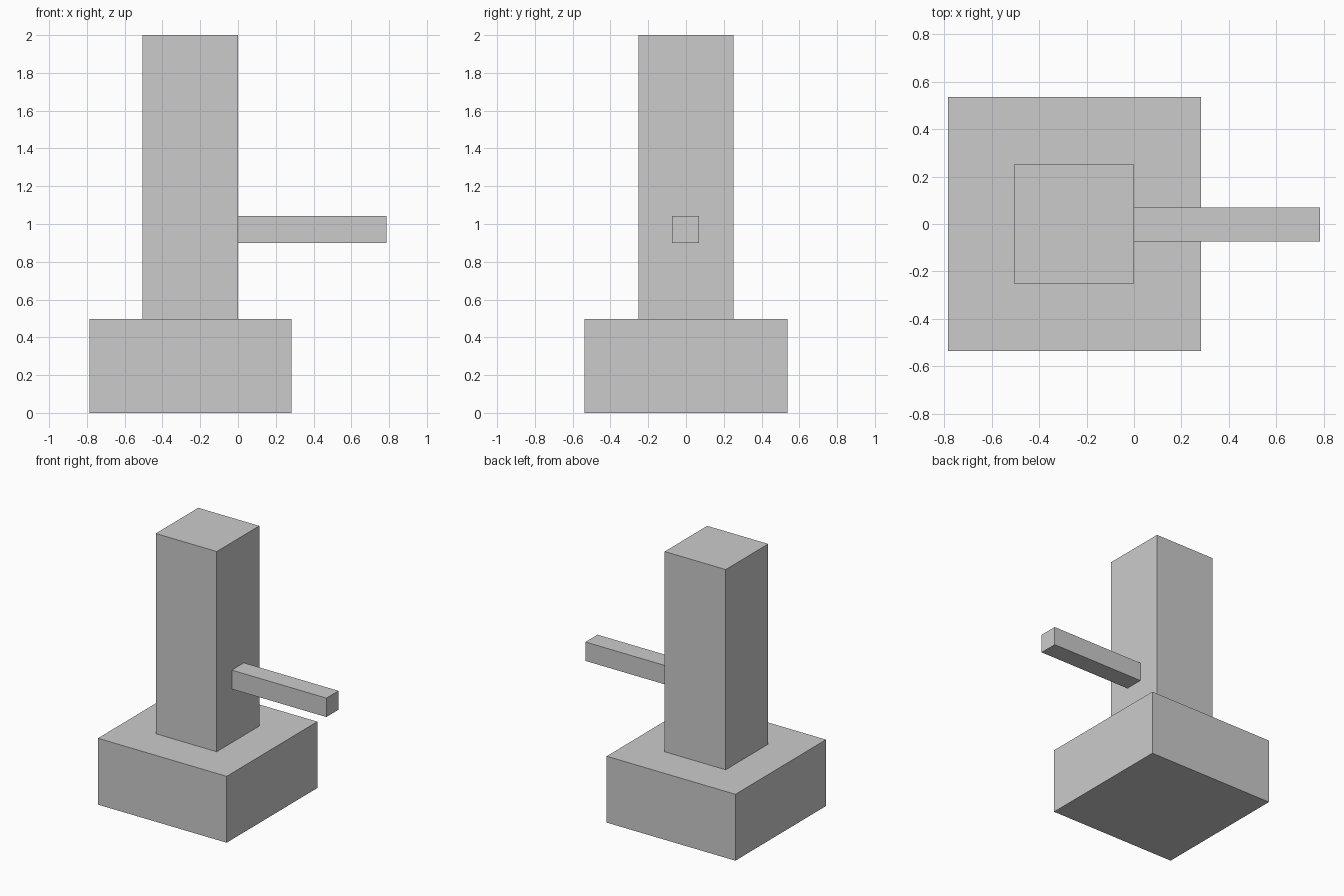
import bpy

if "Cube" in bpy.data.objects:
    bpy.data.objects.remove(bpy.data.objects["Cube"])


def box(name, lo, hi):
    """Axis-aligned box between two opposite corners."""
    centre = [(a + b) / 2 for a, b in zip(lo, hi)]
    bpy.ops.mesh.primitive_cube_add(size=1, location=centre)
    ob = bpy.context.object
    ob.name = name
    ob.scale = [b - a for a, b in zip(lo, hi)]
    bpy.ops.object.transform_apply(location=False, rotation=False, scale=True)
    return ob


# Square plinth
box("base", (-0.786, -0.537, 0), (0.282, 0.537, 0.498))
# Upright column standing on the plinth
box("column", (-0.506, -0.252, 0.498), (0, 0.252, 2))
# Thin bar sticking out of the column's right face
box("side_arm", (0, -0.073, 0.9), (0.785, 0.07, 1.042))
